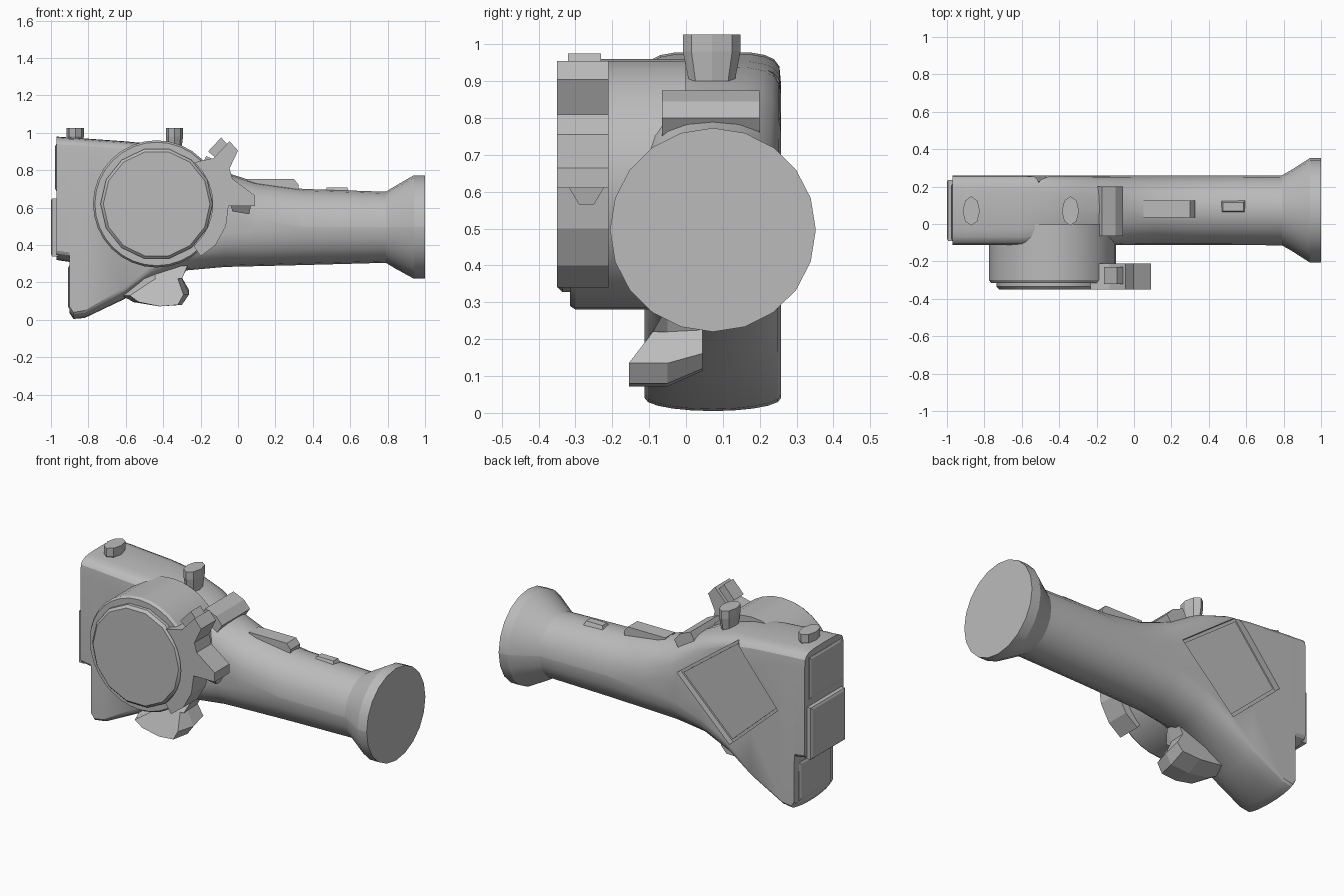
import bpy, bmesh
from math import sin, cos, pi
from mathutils import Vector

if "Cube" in bpy.data.objects:
    bpy.data.objects.remove(bpy.data.objects["Cube"], do_unlink=True)

GREY = (0.5, 0.5, 0.5, 1)
mat = bpy.data.materials.new("plain grey")
mat.use_nodes = True
mat.diffuse_color = GREY
mat.node_tree.nodes["Principled BSDF"].inputs["Base Color"].default_value = GREY


def loft(name, rings, smooth=True):
    """Skin a list of equal-length closed rings and cap both ends."""
    bm = bmesh.new()
    vs = [[bm.verts.new(p) for p in r] for r in rings]
    n = len(vs[0])
    for a, b in zip(vs, vs[1:]):
        for i in range(n):
            j = (i + 1) % n
            bm.faces.new((a[i], a[j], b[j], b[i]))
    bm.faces.new(vs[0][::-1])
    bm.faces.new(vs[-1])
    bmesh.ops.recalc_face_normals(bm, faces=bm.faces)
    me = bpy.data.meshes.new(name)
    bm.to_mesh(me)
    bm.free()
    me.materials.append(mat)
    ob = bpy.data.objects.new(name, me)
    bpy.context.collection.objects.link(ob)
    if smooth:
        bpy.ops.object.select_all(action='DESELECT')
        ob.select_set(True)
        bpy.context.view_layer.objects.active = ob
        bpy.ops.object.shade_smooth_by_angle(angle=0.5)
    return ob


def slab(name, outline, y0, y1):
    """Extrude an (x, z) outline along y."""
    return loft(name, [[(x, y, z) for x, z in outline] for y in (y0, y1)], False)


def box(name, x, y, z, inset=0.0):
    """Box from ranges, optionally narrowed at the top."""
    def ring(h, k):
        return [(x[0] + k, y[0] + k, h), (x[1] - k, y[0] + k, h),
                (x[1] - k, y[1] - k, h), (x[0] + k, y[1] - k, h)]
    return loft(name, [ring(z[0], 0), ring(z[1], inset)], False)


def end_plate(name, x, y, z, bevel=0.012):
    """Plate on the -x end with a chamfered outer face."""
    def ring(px, k):
        return [(px, y[0] + k, z[0] + k), (px, y[1] - k, z[0] + k),
                (px, y[1] - k, z[1] - k), (px, y[0] + k, z[1] - k)]
    return loft(name, [ring(x[1], 0), ring(x[0], 0), ring(x[0] - bevel / 2, bevel)], False)


def turned(name, cx, cz, steps, sides):
    """Turned form along y from (y, radius) steps."""
    return loft(name, [[(cx + r * cos(2 * pi * i / sides), y, cz + r * sin(2 * pi * i / sides))
                        for i in range(sides)] for y, r in steps])


def section(x, zb, zt, db, dt, half, power, segs=10):
    """Flat sided section with an arched bottom and top."""
    pts = []
    for base, d, sign, p in ((zt - dt, dt, 1, power), (zb + db, db, -1, 2)):
        for i in range(segs + 1):
            a = pi * i / segs
            c, s = cos(a) * sign, sin(a)
            y = half * (abs(c) ** (2 / p)) * (1 if c > 0 else -1)
            pts.append((x, 0.073 + y, base + sign * d * s ** (2 / p) if 0 < i < segs else base))
    return pts


# Main housing running into the grip and its flared end
BODY = [
    (-.97, .32, .98, .05, .09, .185, 4),
    (-.901, .31, .975, .05, .09, .185, 4),
    (-.9, .035, .975, .035, .09, .185, 4),
    (-.88, .005, .975, .035, .09, .185, 4),
    (-.82, .01, .97, .04, .09, .185, 4),
    (-.61, .11, .955, .06, .09, .185, 4),
    (-.45, .2, .94, .1, .1, .185, 3.5),
    (-.27, .265, .89, .14, .14, .185, 3),
    (-.07, .283, .79, .18, .2, .185, 2.4),
    (.1, .287, .735, .19, .2, .185, 2),
    (.35, .293, .7, .2, .2, .185, 2),
    (.79, .305, .685, .188, .188, .187, 2),
    (.84, .275, .715, .218, .218, .215, 2),
    (.94, .22, .773, .275, .275, .279, 2),
    (1, .22, .773, .275, .275, .279, 2),
]
body = loft("housing_and_grip", [section(*s) for s in BODY])

# Tilted square pocket in the back of the housing
diamond = [(-.12, .64), (-.51, .93), (-.79, .59), (-.47, .3)]
cutter = slab("pocket_cutter", diamond, .222, .4)
cutter.hide_render = True
cutter.hide_viewport = True
cutter.display_type = 'WIRE'
cut = body.modifiers.new("pocket", 'BOOLEAN')
cut.operation = 'DIFFERENCE'
cut.object = cutter
centre = Vector((-.4725, .615))
slab("pocket_panel", [centre + (Vector(p) - centre) * .93 for p in diamond], .2, .23)

# Round drum and front dial
turned("drum", -.435, .62, [(.0, .34), (-.3, .34), (-.315, .33)], 32)
turned("dial", -.435, .62, [(-.3, .3), (-.335, .3), (-.35, .285)], 14)

# Crescent lever with two lugs around the dial
arc = [(-.435 + .3 * cos(a), .62 + .3 * sin(a)) for a in [-.85 + .21 * i for i in range(9)]]
lever = [(-.2, .85), (-.13, .865), (-.045, .955), (0, .905), (-.045, .81), (-.03, .755),
         (.09, .665), (.09, .61), (-.05, .61), (-.065, .5), (-.12, .4), (-.2, .34)]
slab("lever", lever + arc, -.35, -.21)
tip = [(-.16, .9), (-.09, .975), (-.05, .93), (-.11, .86)]
slab("lever_upper_tip", tip, -.32, -.23)
loft("lever_lower_tip", [[(-.04, y, .615), (.07, y, .615), (.06, y + k, .565), (-.03, y + k, .58)]
                         for y, k in ((-.32, .03), (-.22, -.03))], False)

# Trigger hanging under the housing
trigger = [(-.62, .13), (-.56, .095), (-.42, .072), (-.3, .08), (-.262, .135),
           (-.3, .22), (-.27, .29), (-.45, .28)]
loft("trigger", [
    [(x, .045, .24 + (z - .24) * .75) for x, z in trigger],
    [(x, -.05, z) for x, z in trigger],
    [(-.41 + (x + .41) * .8, -.155 if z < .2 else -.09, min(z, .22)) for x, z in trigger],
], False)

# Knobs on top
for name, x, z0 in (("end_knob", -.87, .95), ("middle_knob", -.34, .9)):
    loft(name, [[(x + .046 * k * cos(a), .07 + .078 * k * sin(a), z)
                 for a in [pi / 4 * i for i in range(8)]]
                for z, k in ((z0, .8), (.98, 1), (1.027, 1))], False)

# Ridges on top of the grip
loft("grip_ridge", [[(.05, y, .69), (.05, y, .752), (.3, y, .752), (.325, y, .72), (.32, y, .68)]
                    for y in (.035, .125)], False)
box("grip_button", (.46, .6), (.055, .13), (.67, .708), .015)

# Clip over the neck
slab("neck_clip", [(-.2, .82), (-.17, .875), (-.1, .845), (-.06, .8), (-.1, .74), (-.18, .76)],
     -.065, .2)

# Panels on the flat end
end_plate("middle_end_panel", (-.994, -.96), (-.09, .235), (.34, .65))
end_plate("upper_end_panel", (-.972, -.95), (-.09, .215), (.69, .94))
end_plate("lower_end_panel", (-.903, -.88), (-.09, .215), (.06, .29))
